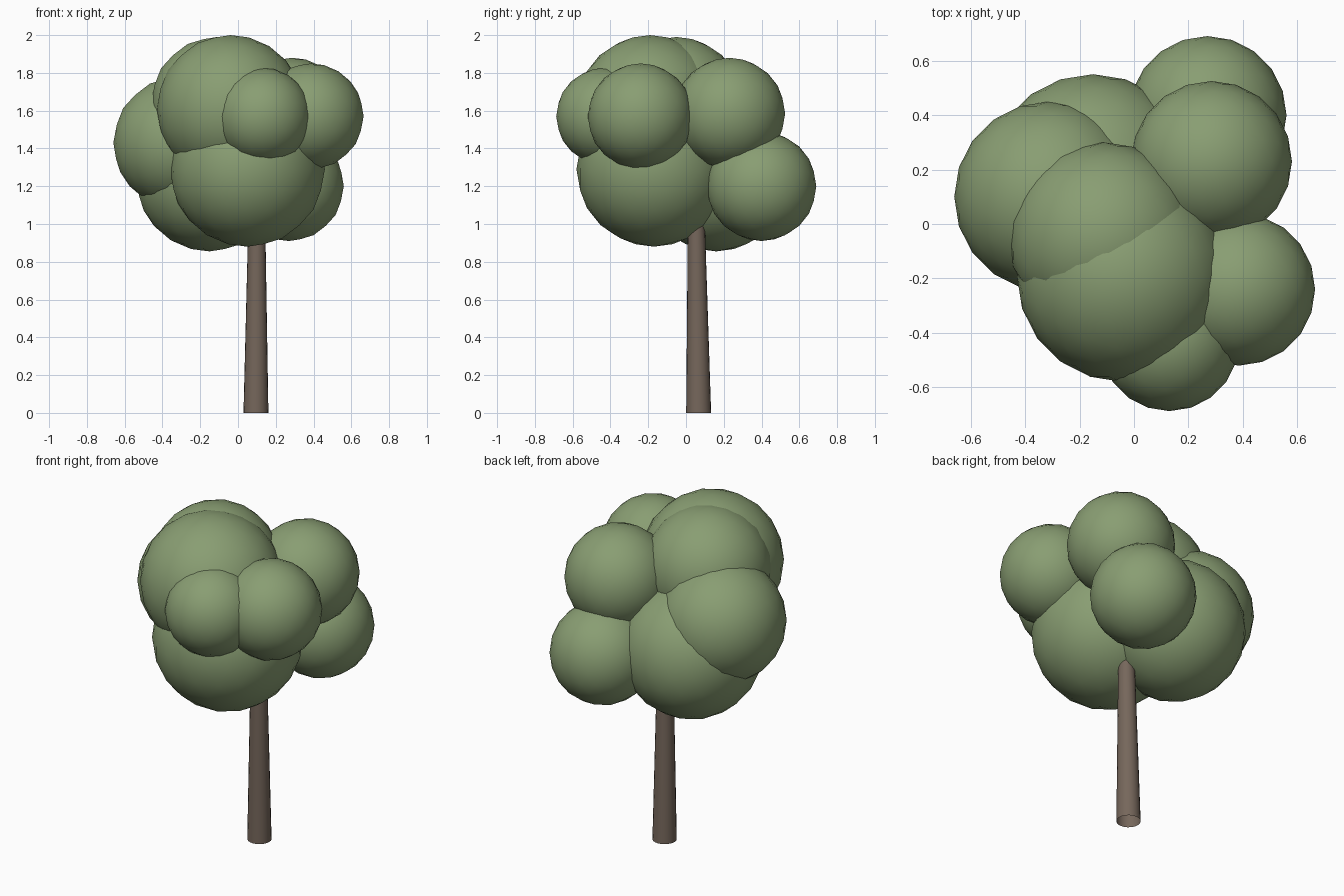
import bpy
import bmesh
from mathutils import Matrix, Vector

if "Cube" in bpy.data.objects:
    bpy.data.objects.remove(bpy.data.objects["Cube"])


def material(name, rgb):
    m = bpy.data.materials.new(name)
    m.diffuse_color = (*rgb, 1)
    m.use_nodes = True
    m.node_tree.nodes["Principled BSDF"].inputs["Base Color"].default_value = m.diffuse_color
    return m


def finish(name, bm, mat):
    for f in bm.faces:
        f.smooth = True
    mesh = bpy.data.meshes.new(name)
    bm.to_mesh(mesh)
    bm.free()
    mesh.materials.append(mat)
    obj = bpy.data.objects.new(name, mesh)
    bpy.context.collection.objects.link(obj)
    return obj


leaf = material("leaf_green", (0.25, 0.34, 0.17))
bark = material("bark_brown", (0.18, 0.135, 0.105))

# Foliage: overlapping round clumps (x, y, z, radius)
clumps = {
    "foliage_crown_back": (-0.11, -0.05, 1.64, 0.35),
    "foliage_crown_front": (-0.04, -0.19, 1.61, 0.39),
    "foliage_left": (-0.31, 0.10, 1.43, 0.35),
    "foliage_low_front": (0.05, -0.17, 1.29, 0.41),
    "foliage_low_back": (-0.15, 0.16, 1.245, 0.39),
    "foliage_low_right": (0.27, 0.40, 1.20, 0.29),
    "foliage_high_right": (0.285, 0.23, 1.585, 0.295),
    "foliage_right": (0.385, -0.24, 1.57, 0.28),
    "foliage_front": (0.13, -0.43, 1.57, 0.257),
}
for name, (x, y, z, r) in clumps.items():
    bm = bmesh.new()
    bmesh.ops.create_icosphere(bm, subdivisions=3, radius=r)
    obj = finish(name, bm, leaf)
    obj.location = (x, y, z)

# Trunk: open tapered tube, leaning slightly, ending inside the foliage
bottom, top = Vector((0.095, 0.067, 0)), Vector((0.1, 0.053, 1.15))
bm = bmesh.new()
bmesh.ops.create_cone(bm, cap_ends=False, segments=20, radius1=0.066,
                      radius2=0.042, depth=1.15,
                      matrix=Matrix.Translation((0, 0, 0.575)))
for v in bm.verts:
    offset = bottom.lerp(top, v.co.z / 1.15)
    v.co.x += offset.x
    v.co.y += offset.y
finish("trunk", bm, bark)
